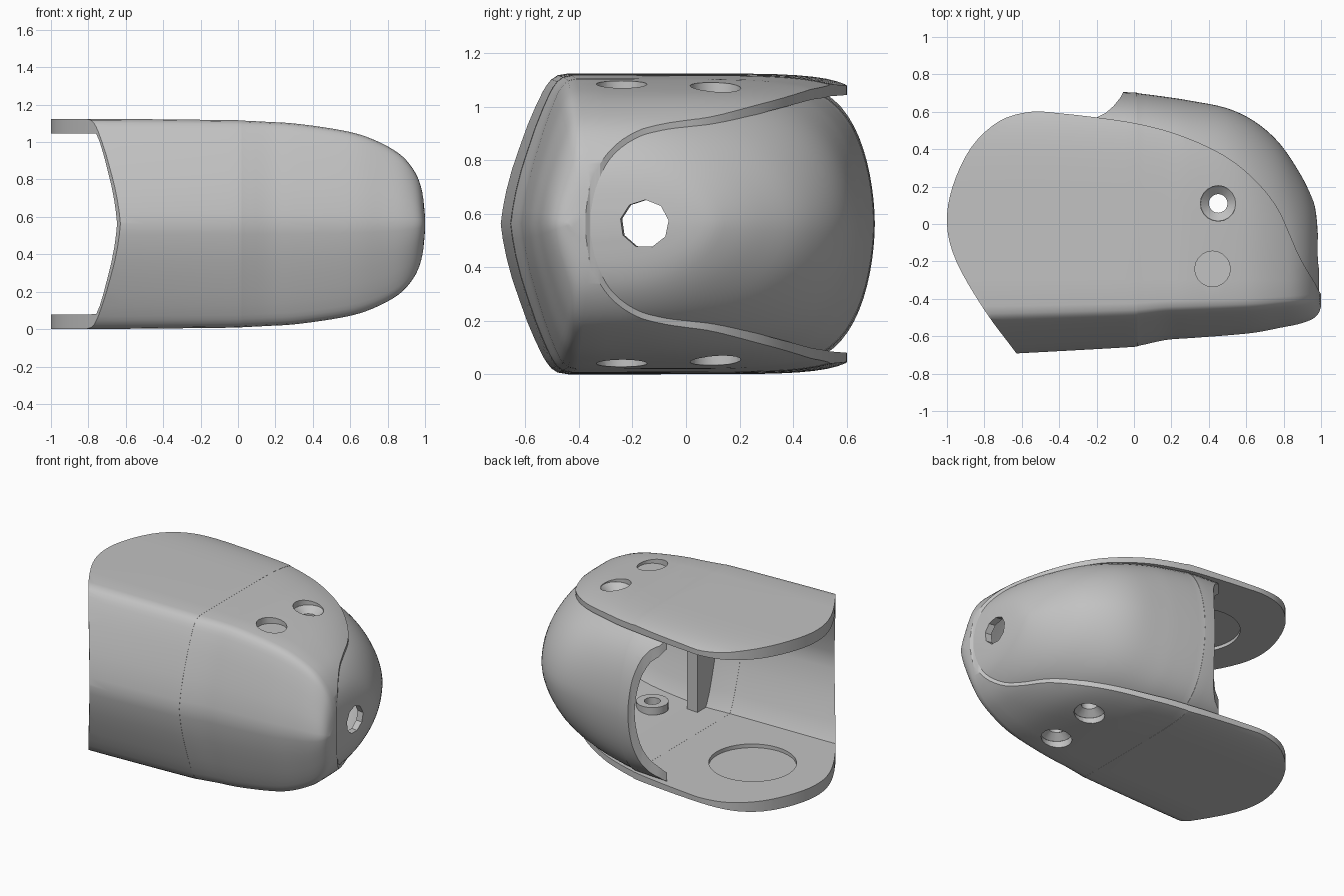
import bpy, bmesh, math
from mathutils import Vector, Matrix

if "Cube" in bpy.data.objects:
    bpy.data.objects.remove(bpy.data.objects["Cube"])

MID = 0.5625      # height of the symmetry plane
CORE = -0.3       # y of the crown line in every section

grey = bpy.data.materials.new("plain grey")
grey.use_nodes = True
grey.diffuse_color = (0.54, 0.54, 0.54, 1)
grey.node_tree.nodes["Principled BSDF"].inputs["Base Color"].default_value = (0.54, 0.54, 0.54, 1)

# stations along the casing: x, half height, front y, back y, squareness
STATIONS = [
    (-1.1, .562, -.715, .72, 7), (-.63, .561, -.692, .72, 7),
    (-.05, .555, -.66, .705, 6.5), (.03, .552, -.65, .698, 6.2),
    (.17, .545, -.62, .68, 5.6), (.3, .537, -.61, .66, 4.9),
    (.5, .51, -.595, .62, 3.8), (.65, .478, -.58, .55, 3),
    (.78, .425, -.555, .44, 2.5), (.88, .36, -.535, .3, 2.2),
    (.95, .27, -.51, .17, 2.1), (.985, .17, -.48, .06, 2), (1, .04, -.44, -.15, 2)]

# front half of a section, from the middle of the wall up to the crown
FRONT = [(1, 0), (.98, .1), (.945, .22), (.89, .36), (.82, .5), (.735, .66), (.66, .78),
         (.59, .88), (.555, .92), (.51, .96), (.45, .988), (.35, 1)]

SEAM = [(-.2, .57), (0, .54), (.2, .49), (.4, .41), (.55, .32), (.68, .2), (.77, .08),
        (.83, -.05), (.88, -.165), (.93, -.255), (.97, -.32), (1, -.375), (1.1, -.5)]
OPEN_END = [(-.57, -.78), (-.63, -.69), (-.8, -.46), (-.95, -.2), (-1, 0), (-.97, .2),
            (-.87, .41), (-.72, .55), (-.55, .6), (-.38, .59), (-.2, .57)]


def smooth_path(points, steps=4):
    """Catmull-Rom through rows of any length."""
    out = []
    for i in range(len(points) - 1):
        p0, p3 = points[max(i - 1, 0)], points[min(i + 2, len(points) - 1)]
        for k in range(steps):
            t = k / steps
            out.append(tuple(
                b + t / 2 * (c - a + t * (2*a - 5*b + 4*c - d + t * (3*b - a - 3*c + d)))
                for a, b, c, d in zip(p0, points[i], points[i + 1], p3)))
    return out + [tuple(points[-1])]


def make_object(name, bm):
    bmesh.ops.recalc_face_normals(bm, faces=bm.faces)
    mesh = bpy.data.meshes.new(name)
    bm.to_mesh(mesh)
    bm.free()
    mesh.materials.append(grey)
    obj = bpy.data.objects.new(name, mesh)
    bpy.context.collection.objects.link(obj)
    return obj


def loft(name, shift=0, inset=0, wall=0, flat=1, back=None, square=None, barrel=False):
    """Casing volume: shift pulls in the nose, inset lowers it, flat levels its crown."""
    bm = bmesh.new()
    rings = []
    for x, h, yf, yb, n in smooth_path(STATIONS):
        x -= shift * max(0, x)
        h *= 1 - inset / MID
        yf, yb = yf + wall, back or yb - wall
        n = square or n
        m = n
        if barrel:
            n, m = 2 + (n - 2) * 1.4, 1.8
        half = [(CORE + u * (yf - CORE), min(v, flat)) for u, v in FRONT]
        for k in range(17):
            a = math.pi / 2 * (1 - k / 16)
            u = max(math.cos(a), 0) ** (2 / n) if k else 0
            v = math.sin(a) ** (2 / m) if k < 16 else 0
            half.append((CORE + u * (yb - CORE), min(v, flat)))
        ring = half + [(y, -v) for y, v in half[-2:0:-1]]
        rings.append([bm.verts.new((x, y, MID + h * v)) for y, v in ring])
    for a, b in zip(rings, rings[1:]):
        for i in range(len(a)):
            j = (i + 1) % len(a)
            bm.faces.new((a[i], a[j], b[j], b[i]))
    bm.faces.new(rings[0])
    bm.faces.new(rings[-1])
    return make_object(name, bm)


def prism(name, outline):
    bm = bmesh.new()
    face = bm.faces.new([bm.verts.new((x, y, -.3)) for x, y in outline])
    ext = bmesh.ops.extrude_face_region(bm, geom=[face])
    bmesh.ops.translate(bm, vec=(0, 0, 1.8),
                        verts=[v for v in ext["geom"] if isinstance(v, bmesh.types.BMVert)])
    return make_object(name, bm)


def cylinder(name, r, start, end, sides=20, r_end=None):
    start, end = Vector(start), Vector(end)
    axis = end - start
    turn = Vector((0, 0, 1)).rotation_difference(axis).to_matrix().to_4x4()
    bm = bmesh.new()
    bmesh.ops.create_cone(bm, cap_ends=True, segments=sides, radius1=r, radius2=r_end or r,
                          depth=axis.length, matrix=Matrix.Translation((start + end) / 2) @ turn)
    return make_object(name, bm)


def cut(obj, cutter, operation="DIFFERENCE"):
    mod = obj.modifiers.new("cut", "BOOLEAN")
    mod.operation, mod.solver, mod.object = operation, "EXACT", cutter
    bpy.context.view_layer.objects.active = obj
    bpy.ops.object.modifier_apply(modifier=mod.name)
    bpy.data.objects.remove(cutter)


parts = []

# main shell: thin front wall with the upper and lower plates
seam = smooth_path(SEAM)
shell = loft("main_shell")
cut(shell, prism("shell_plan", smooth_path(OPEN_END)[:-1] + seam + [(1.1, -.9), (-.5, -.9)]),
    "INTERSECT")
cut(shell, loft("cavity", shift=.07, wall=.025, flat=.86, back=.95, square=8))
parts.append(shell)

# recessed back cover, tucked under the seam
cover = loft("back_cover", shift=.012, inset=.02, barrel=True)
tucked = [(x - .03, y - .04) for x, y in seam[::-1]]
cut(cover, prism("cover_plan", tucked + [(-.2, .57), (-.15, .595), (-.11, .63), (-.07, .68),
                                         (-.04, .74), (.6, .95), (1.2, .95), (1.2, -.54)]),
    "INTERSECT")
cut(cover, loft("cover_cavity", shift=.055, inset=.06, wall=.04, barrel=True))
parts.append(cover)

# round cable hole through the nose
for obj in (cover, shell):
    cut(obj, cylinder("cable_hole", .09, (.6, -.1, MID), (1.3, -.2, MID), 9))

# countersunk screw holes with low bosses, and pivot recesses, on both plates
for side in (-1, 1):
    def level(d):
        return MID + side * d

    for x, y in ((.45, .11), (.42, -.24)):
        boss = cylinder("screw_boss", .1, (x, y, level(.4)), (x, y, level(.45)))
        cut(boss, cylinder("bore", .05, (x, y, level(.3)), (x, y, level(.6))))
        parts.append(boss)
        cut(shell, cylinder("screw_hole", .05, (x, y, level(.3)), (x, y, level(.7))))
        cut(shell, cylinder("countersink", .05, (x, y, level(.45)), (x, y, level(.49)), r_end=.095))
        cut(shell, cylinder("counterbore", .095, (x, y, level(.489)), (x, y, level(.7))))
    cut(shell, cylinder("pivot_recess", .27, (-.5, 0, level(.3)), (-.5, 0, level(.505)), 40))

# stiffening rib inside the front wall
rib = prism("inner_rib", [(.18, -.8), (.26, -.8), (.26, -.38), (.18, -.38)])
cut(rib, loft("rib_limit", inset=.04, wall=.012), "INTERSECT")
parts.append(rib)

# smooth shading with sharp edges kept
bpy.ops.object.select_all(action="DESELECT")
for obj in parts:
    obj.select_set(True)
bpy.context.view_layer.objects.active = shell
bpy.ops.object.shade_smooth_by_angle(angle=math.radians(32))
